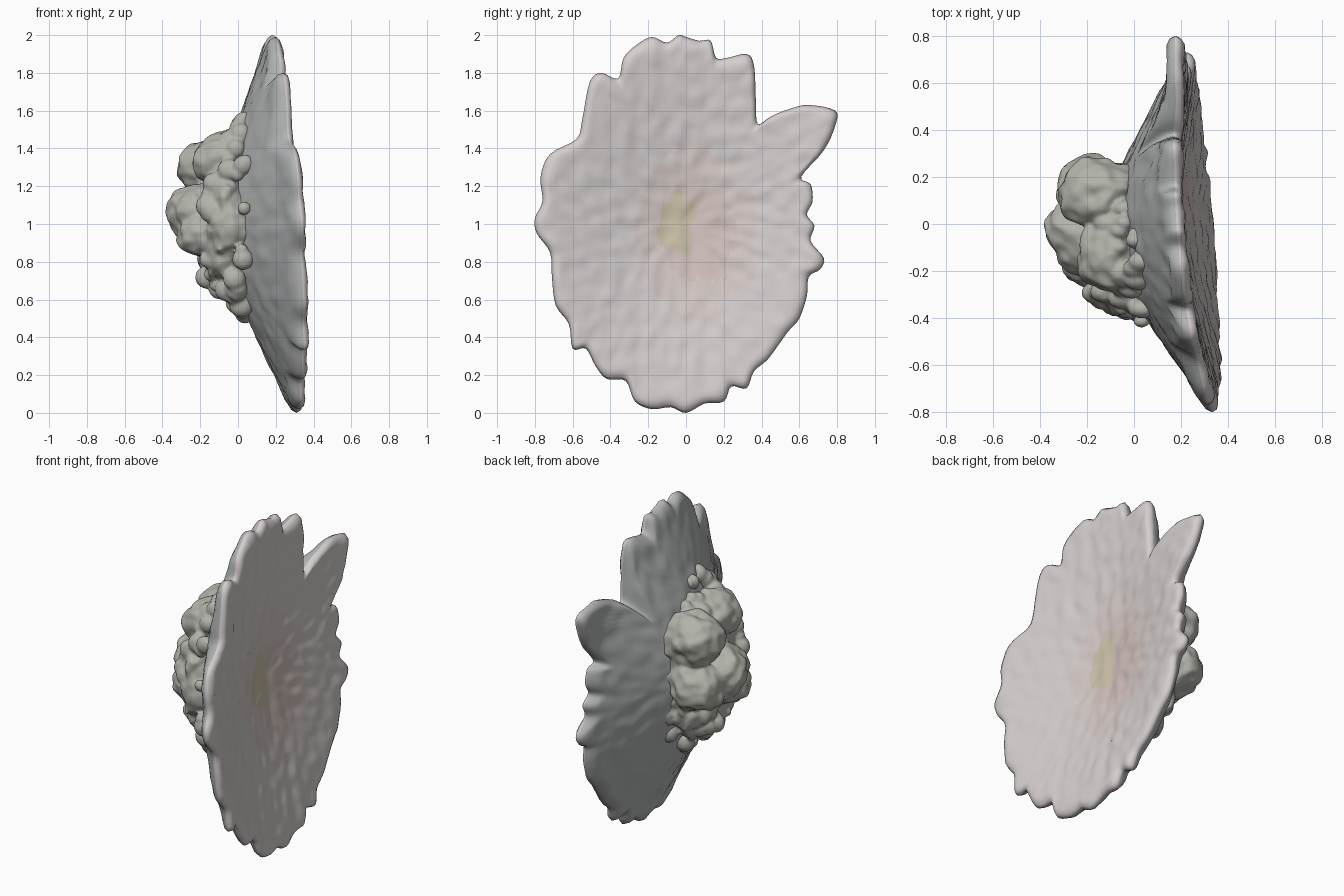
import bpy, bmesh, math, random
from mathutils import Vector, Matrix, noise

if "Cube" in bpy.data.objects:
    bpy.data.objects.remove(bpy.data.objects["Cube"])

random.seed(4)


def material(name, rgb):
    m = bpy.data.materials.new(name)
    m.diffuse_color = (*rgb, 1)
    m.use_nodes = True
    m.node_tree.nodes["Principled BSDF"].inputs["Base Color"].default_value = m.diffuse_color
    return m


def finish(name, bm, mats):
    bmesh.ops.recalc_face_normals(bm, faces=bm.faces)
    me = bpy.data.meshes.new(name)
    bm.to_mesh(me)
    bm.free()
    for m in mats:
        me.materials.append(m)
    for p in me.polygons:
        p.use_smooth = True
    ob = bpy.data.objects.new(name, me)
    bpy.context.collection.objects.link(ob)
    return ob


def lerp_profile(prof, t):
    for (a, va), (b, vb) in zip(prof, prof[1:]):
        if t <= b:
            return va + (vb - va) * (t - a) / (b - a)
    return prof[-1][1]


def plane_x(y, z):
    # the flower face tilts slightly up and towards +y, side petals curl forward
    return 0.288 - 0.065 * (z - 1) - 0.075 * y + 0.045 * y * y


# Petal outline in (y, z), clockwise from the top
OUTLINE = [
    (0, 1.99), (.07, 1.97), (.13, 1.97), (.16, 1.88), (.22, 1.88), (.32, 1.90),
    (.36, 1.84), (.37, 1.65), (.38, 1.53), (.45, 1.57), (.55, 1.61), (.65, 1.63),
    (.79, 1.60), (.79, 1.52), (.73, 1.39), (.61, 1.25), (.66, 1.21), (.67, 1.12),
    (.64, 1.05), (.68, .99), (.66, .91), (.73, .82), (.71, .76), (.65, .72),
    (.64, .62), (.60, .50), (.54, .43), (.49, .36), (.43, .28), (.36, .22),
    (.32, .13), (.24, .14), (.20, .06), (.10, .05), (0, 0), (-.08, .03),
    (-.18, .02), (-.27, .06), (-.32, .17), (-.42, .18), (-.48, .25), (-.53, .34),
    (-.60, .34), (-.62, .47), (-.69, .57), (-.71, .72), (-.72, .85), (-.79, .95),
    (-.80, 1.03), (-.76, 1.12), (-.77, 1.25), (-.72, 1.37), (-.58, 1.45),
    (-.55, 1.55), (-.51, 1.75), (-.45, 1.80), (-.36, 1.77), (-.33, 1.88),
    (-.26, 1.95), (-.18, 1.99), (-.10, 1.96), (-.04, 2.0)]
# depth of the dish and thickness of the flower against elliptical radius
DISH = [(0, -.115), (.15, -.105), (.4, -.075), (.7, -.035), (.95, -.008), (1.2, -.008)]
THICK = [(0, .31), (.3, .27), (.5, .21), (.7, .155), (.85, .105), (1, .075), (1.3, .07)]
CENTRE = Vector((-.03, 1.0))


def smooth_loop(pts, steps):
    # Catmull-Rom through a closed loop
    p = [Vector(q) for q in pts]
    n, out = len(p), []
    for i in range(n):
        a, b, c, d = p[i - 1], p[i], p[(i + 1) % n], p[(i + 2) % n]
        for k in range(steps):
            t = k / steps
            out.append(.5 * (2 * b + (c - a) * t + (2 * a - 5 * b + 4 * c - d) * t * t
                             + (3 * b - a - 3 * c + d) * t ** 3))
    return out


white = material("petal_white", (.66, .62, .61))
blush = material("petal_blush", (.66, .58, .56))
pink = material("petal_pink", (.64, .53, .51))
yellow = material("heart_yellow", (.60, .54, .40))
grey = material("petal_back", (.44, .45, .45))
green = material("calyx_grey_green", (.44, .45, .40))

# Flower disc: dished front and conical back sharing one scalloped rim
loop = smooth_loop(OUTLINE, 4)
n = len(loop)
ts = [i / 28 for i in range(1, 27)] + [.955, .985]
bm = bmesh.new()


def disc_vert(t, q, side):
    # side +1 is the front skin, -1 the back skin, 0 the rim between them
    p = CENTRE + (q - CENTRE) * t
    s = math.hypot((p.x + .03) / .74, p.y - 1)
    inset = (1 - t) * (q - CENTRE).length
    edge = math.sqrt(max(0, 1 - max(0, 1 - inset / .06) ** 2))
    back = min(lerp_profile(THICK, s), .07 + .8 * inset)
    x = plane_x(p.x, p.y) + lerp_profile(DISH, s) - .035
    x += .035 * edge if side > 0 else (.035 - back) * edge if side < 0 else 0
    x += abs(side) * .01 * edge * noise.noise((p.x * 14, p.y * 14, side * 5))
    return bm.verts.new((x, p.x, p.y))


rim = [disc_vert(1, q, 0) for q in loop]
for side in (1, -1):
    rings = [[disc_vert(t, q, side) for q in loop] for t in ts] + [rim]
    hub = disc_vert(0, loop[0], side)
    faces = [bm.faces.new((hub, rings[0][i], rings[0][(i + 1) % n])) for i in range(n)]
    for a, b in zip(rings, rings[1:]):
        faces += [bm.faces.new((a[i], b[i], b[(i + 1) % n], a[(i + 1) % n])) for i in range(n)]
    for f in faces:
        c = f.calc_center_median()
        jitter = .06 * noise.noise(c * 9)
        heart = math.hypot((c.y + .05) / .8, c.z - 1) + jitter
        glow = math.hypot(c.y - .06, (c.z - .95) / 1.4) + jitter
        if side < 0:
            f.material_index = 4
        elif heart < .14:
            f.material_index = 3
        else:
            f.material_index = 2 if glow < .19 else 1 if glow < .32 else 0
finish("flower_disc", bm, [white, blush, pink, yellow, grey])

# Calyx: a domed core, big overlapping sepals and a spread of small knobs
LUMPS = [
    ((-.07, -.07, 1.02), (.13, .31, .42)),
    ((-.14, .13, 1.29), (.18, .15, .16)),
    ((-.16, .13, 1.02), (.17, .16, .16)),
    ((-.20, -.04, 1.06), (.17, .17, .16)),
    ((-.10, -.13, 1.34), (.15, .15, .14)),
    ((-.03, -.27, 1.00), (.13, .13, .20)),
    ((-.15, -.12, .94), (.18, .17, .13)),
    ((-.07, .04, .82), (.14, .15, .12))]
for i in range(120):
    a, k = random.uniform(0, math.tau), random.uniform(.6, 1)
    y, z = -.08 + .34 * k * math.cos(a), 1.04 + .52 * k * math.sin(a)
    r = random.uniform(.026, .052)
    LUMPS.append(((.04 - .55 * (1 - k), y, z), (r * 1.3, r, r * 1.3)))

bm = bmesh.new()
for pos, rad in LUMPS:
    big = rad[0] > .1
    m = Matrix.Translation(pos) @ Matrix.Diagonal((*rad, 1))
    verts = bmesh.ops.create_icosphere(bm, subdivisions=4 if big else 2, radius=1, matrix=m)["verts"]
    for v in verts:
        d = v.co - Vector(pos)
        if big:
            v.co += d * (.2 * noise.noise(v.co * 7) + .12 * noise.noise(v.co * 20))
        v.co.x = min(v.co.x, .09)  # stay behind the dished face
calyx = finish("calyx", bm, [green])
mod = calyx.modifiers.new("merge", 'REMESH')
mod.mode = 'VOXEL'
mod.voxel_size = .01
mod.use_smooth_shade = True
soft = calyx.modifiers.new("soften", 'SMOOTH')
soft.iterations = 2
